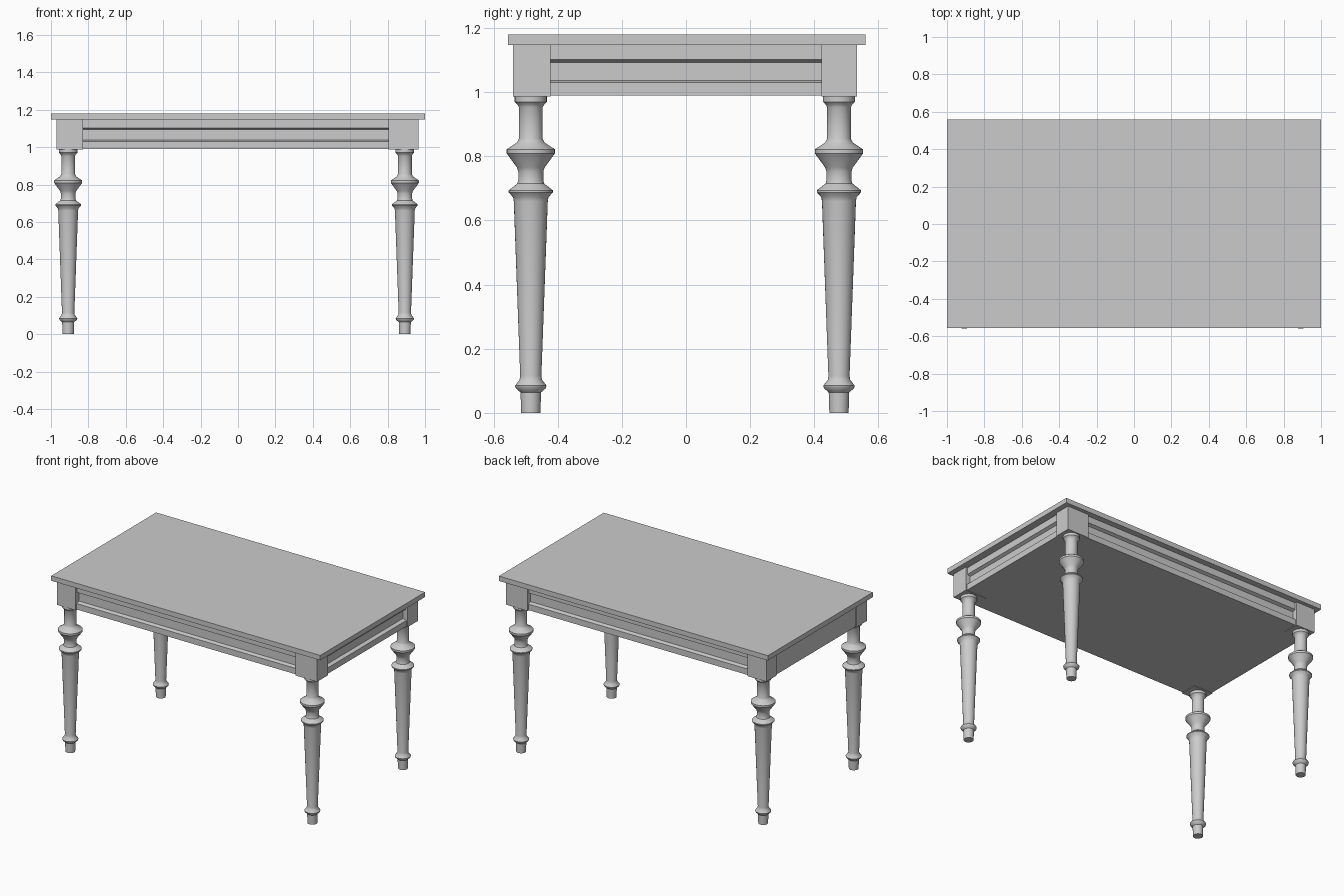
import bpy, bmesh, math
from mathutils import Matrix, Vector

cube = bpy.data.objects.get("Cube")
if cube:
    bpy.data.objects.remove(cube, do_unlink=True)

grey = bpy.data.materials.new("light_grey")
grey.use_nodes = True
grey.diffuse_color = (0.6, 0.6, 0.6, 1)
grey.node_tree.nodes["Principled BSDF"].inputs["Base Color"].default_value = (0.6, 0.6, 0.6, 1)


def finish(name, bm):
    bmesh.ops.recalc_face_normals(bm, faces=bm.faces)
    mesh = bpy.data.meshes.new(name)
    bm.to_mesh(mesh)
    bm.free()
    mesh.materials.append(grey)
    obj = bpy.data.objects.new(name, mesh)
    bpy.context.collection.objects.link(obj)
    return obj


def box(name, low, high):
    low, high = Vector(low), Vector(high)
    bm = bmesh.new()
    bmesh.ops.create_cube(bm, size=1, matrix=Matrix.Translation((low + high) / 2)
                          @ Matrix.Diagonal((*(high - low), 1)))
    return finish(name, bm)


def rail(name, start, end, angle, offset):
    """Moulded rail: profile of (outward, z), extruded along its length."""
    profile = [(0.47, 0.99), (0.53, 0.99), (0.53, 1.03), (0.505, 1.037),
               (0.505, 1.093), (0.525, 1.102), (0.525, 1.147), (0.47, 1.147)]
    bm = bmesh.new()
    face = bm.faces.new([bm.verts.new((start, -d, z)) for d, z in profile])
    out = bmesh.ops.extrude_face_region(bm, geom=[face])
    verts = [v for v in out["geom"] if isinstance(v, bmesh.types.BMVert)]
    bmesh.ops.translate(bm, verts=verts, vec=(end - start, 0, 0))
    bm.transform(Matrix.Translation(offset) @ Matrix.Rotation(angle, 4, "Z"))
    return finish(name, bm)


def turned_leg(name, x, y):
    """Lathe-turned leg: profile of (radius, z), spun round the leg axis."""
    profile = [(0, 0), (0.03, 0), (0.032, 0.064), (0.047, 0.077), (0.049, 0.085),
               (0.035, 0.103), (0.033, 0.115), (0.053, 0.66), (0.055, 0.672),
               (0.069, 0.688), (0.069, 0.694), (0.042, 0.715), (0.039, 0.725),
               (0.039, 0.752), (0.043, 0.765), (0.075, 0.809), (0.075, 0.822),
               (0.043, 0.843), (0.037, 0.855), (0.037, 0.953), (0.042, 0.962),
               (0.05, 0.97), (0.05, 0.99), (0, 0.99)]
    bm = bmesh.new()
    verts = [bm.verts.new((r, 0, z)) for r, z in profile]
    edges = [bm.edges.new(pair) for pair in zip(verts, verts[1:])]
    bmesh.ops.spin(bm, geom=verts + edges, cent=(0, 0, 0), axis=(0, 0, 1),
                   angle=2 * math.pi, steps=32)
    bmesh.ops.remove_doubles(bm, verts=bm.verts, dist=0.0001)
    bm.transform(Matrix.Translation((x, y, 0)))
    obj = finish(name, bm)
    bpy.ops.object.select_all(action="DESELECT")
    obj.select_set(True)
    bpy.context.view_layer.objects.active = obj
    bpy.ops.object.shade_smooth_by_angle(angle=math.radians(35))


# Top slab and the closed frame beneath it, flush at the left-hand end
box("table_top", (-1, -0.555, 1.147), (1, 0.559, 1.18))
box("frame_core", (-0.965, -0.47, 0.99), (0.896, 0.464, 1.147))

# Moulded rails on the front, back and one end
rail("front_rail", -0.83, 0.806, 0, (0, 0, 0))
rail("back_rail", -0.806, 0.83, math.pi, (0, -0.006, 0))
rail("end_rail", -0.423, 0.423, math.pi / 2, (0.426, 0, 0))

# Corner blocks and legs
for side, x0, x1, leg_x in (("left", -0.97, -0.829, -0.908), ("right", 0.805, 0.965, 0.892)):
    for end, y0, y1, leg_y in (("front", -0.539, -0.423, -0.484), ("back", 0.423, 0.533, 0.477)):
        box(f"{end}_{side}_block", (x0, y0, 0.987), (x1, y1, 1.147))
        turned_leg(f"{end}_{side}_leg", leg_x, leg_y)
